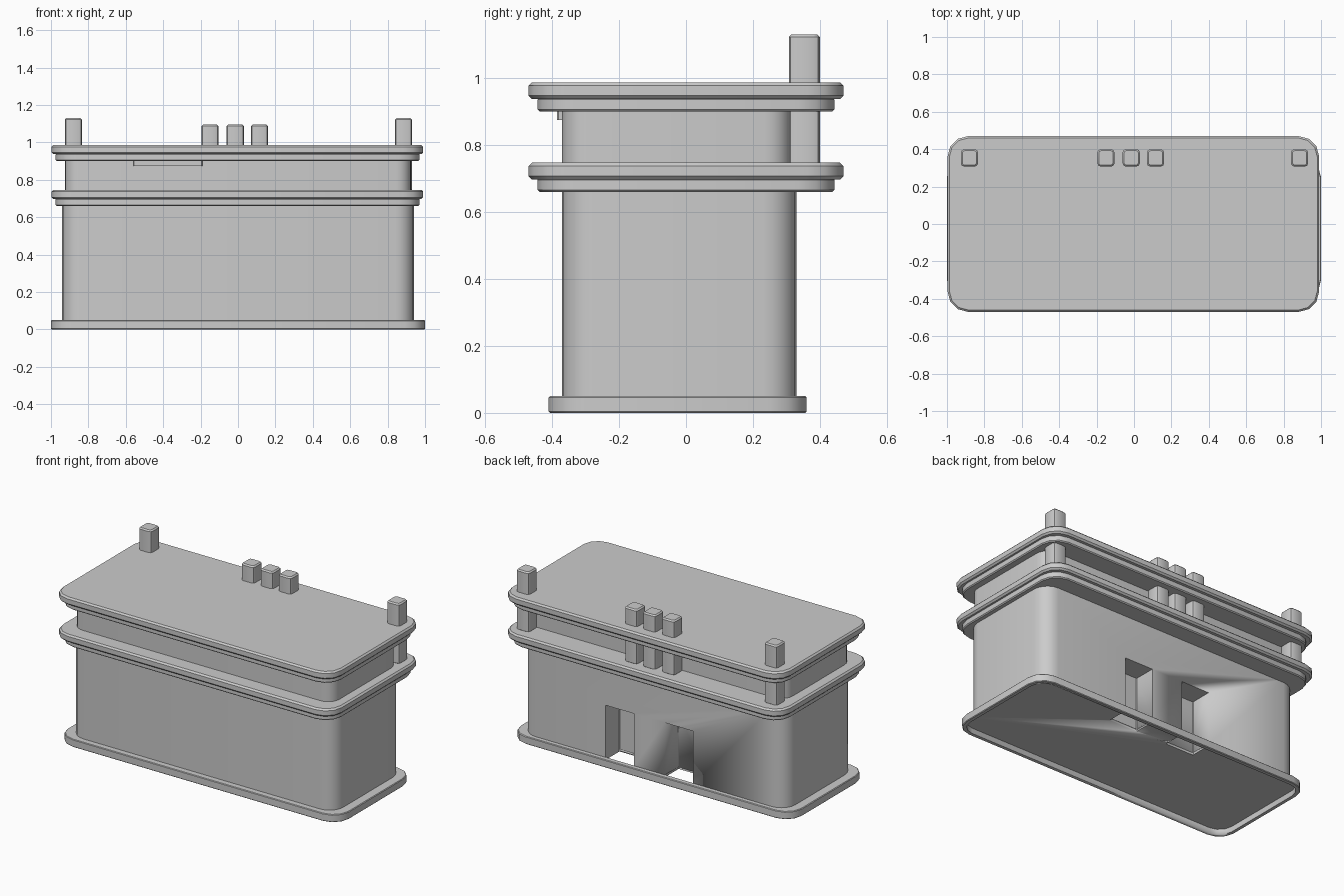
import bpy, bmesh
from math import sin, cos, pi

if "Cube" in bpy.data.objects:
    bpy.data.objects.remove(bpy.data.objects["Cube"])


def slab(name, x0, x1, y0, y1, z0, z1, r=0.11, seg=3, bevel=0.006):
    """Rounded-corner rectangle extruded from z0 to z1."""
    bm = bmesh.new()
    verts = []
    centres = [(x1 - r, y1 - r), (x0 + r, y1 - r), (x0 + r, y0 + r), (x1 - r, y0 + r)]
    for k, (cx, cy) in enumerate(centres):
        for i in range(seg + 1):
            a = pi / 2 * (k + i / seg)
            verts.append(bm.verts.new((cx + r * cos(a), cy + r * sin(a), z0)))
    face = bm.faces.new(verts)
    ext = bmesh.ops.extrude_face_region(bm, geom=[face])
    top = [v for v in ext["geom"] if isinstance(v, bmesh.types.BMVert)]
    bmesh.ops.translate(bm, verts=top, vec=(0, 0, z1 - z0))
    bmesh.ops.recalc_face_normals(bm, faces=bm.faces)
    mesh = bpy.data.meshes.new(name)
    bm.to_mesh(mesh)
    bm.free()
    ob = bpy.data.objects.new(name, mesh)
    bpy.context.collection.objects.link(ob)
    if bevel:
        mod = ob.modifiers.new("soft_edges", "BEVEL")
        mod.width = bevel
        mod.segments = 1
        mod.limit_method = 'ANGLE'
        mod.angle_limit = 0.9
    bpy.ops.object.select_all(action='DESELECT')
    ob.select_set(True)
    bpy.context.view_layer.objects.active = ob
    bpy.ops.object.shade_smooth_by_angle(angle=0.7)
    return ob


def cut(ob, cutter):
    mod = ob.modifiers.new("cut", "BOOLEAN")
    mod.operation = 'DIFFERENCE'
    mod.solver = 'EXACT'
    mod.object = cutter
    cutter.hide_render = True
    cutter.hide_set(True)


# base plate, recessed underneath
base = slab("base_plate", -1.0, 1.0, -0.41, 0.36, 0, 0.05, bevel=0.004)
cut(base, slab("base_recess_cutter", -0.975, 0.975, -0.385, 0.335, -0.1, 0.035, r=0.09, bevel=0))

# main walls and upper storey
body = slab("main_body", -0.94, 0.94, -0.37, 0.33, 0.045, 0.68, r=0.1, seg=5, bevel=0)
slab("upper_storey", -0.925, 0.925, -0.37, 0.315, 0.74, 0.92, r=0.08, seg=5, bevel=0)

# two entrance niches in the back wall, open through the base
for i, x in enumerate((0.24, -0.18)):
    niche = slab(f"niche_cutter_{i}", x - 0.1, x + 0.1, 0.19, 0.5, 0.02, 0.385, r=0.004, seg=1, bevel=0)
    cut(body, niche)
    hole = slab(f"floor_hole_cutter_{i}", x - 0.1, x + 0.1, 0.19, 0.328, -0.1, 0.2, r=0.004, seg=1, bevel=0)
    cut(base, hole)

# stepped ledge and roof
for name, z in (("ledge", 0.66), ("roof", 0.9)):
    slab(name + "_lower_step", -0.975, 0.97, -0.443, 0.443, z, z + 0.042)
    slab(name + "_upper_step", -0.997, 0.99, -0.47, 0.47, z + 0.037, z + 0.087, bevel=0.01)

# sign strip under the front roof edge
slab("front_strip", -0.56, -0.19, -0.385, -0.36, 0.875, 0.91, r=0.004, seg=1, bevel=0)

# corner posts and central chimneys
posts = [(-0.88, 1.13), (0.885, 1.13), (-0.15, 1.095), (-0.015, 1.095), (0.115, 1.095)]
for i, (x, top) in enumerate(posts):
    slab(f"post_{i}", x - 0.046, x + 0.046, 0.307, 0.4, 0.74, top, r=0.018, seg=2, bevel=0.008)
